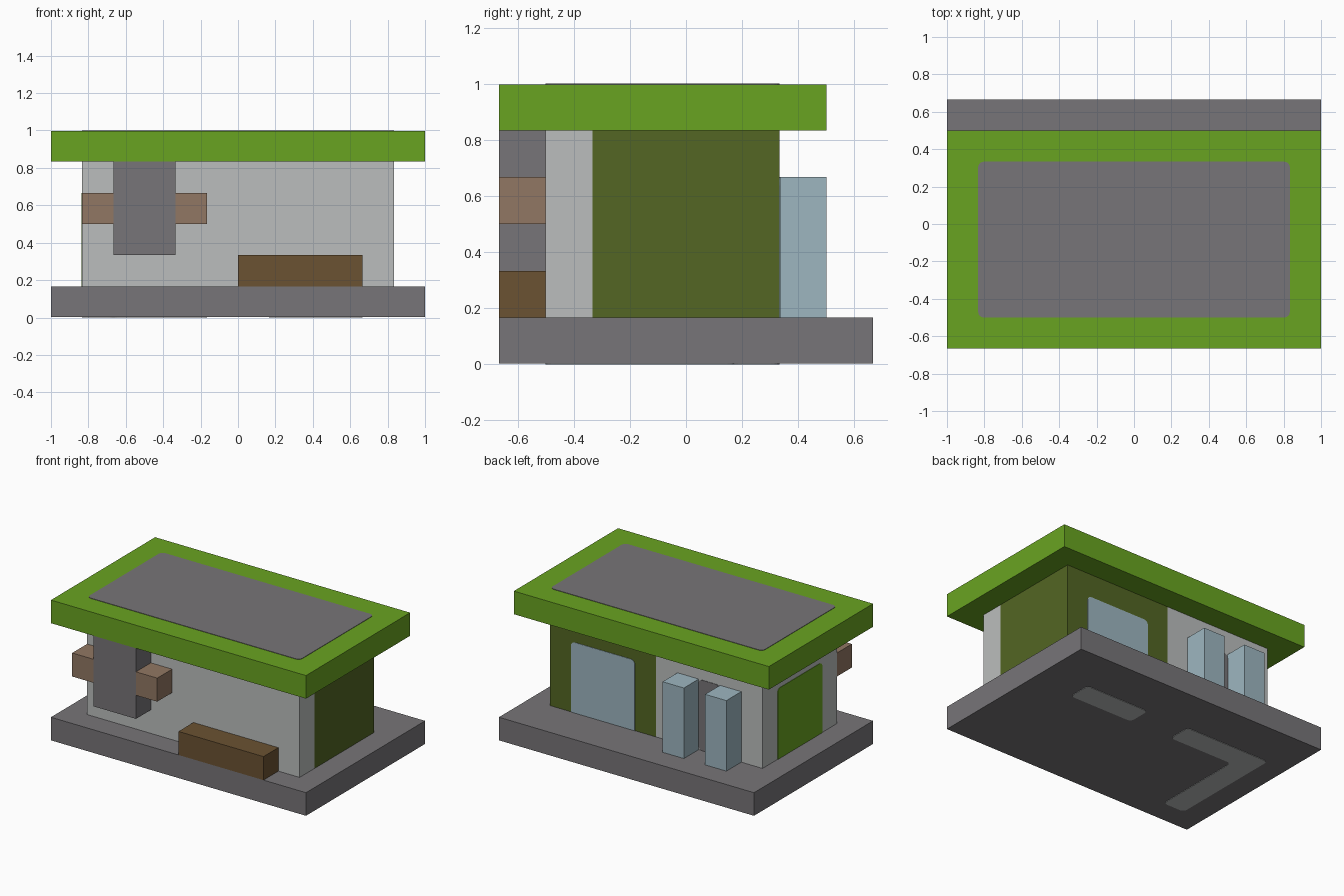
import bpy
import bmesh
from mathutils import Vector

U = 1 / 6        # grid module of the whole building
SKIN = 0.003     # thickness of painted plates

cube = bpy.data.objects.get("Cube")
if cube:
    bpy.data.objects.remove(cube, do_unlink=True)


def linear(c):
    c /= 255
    return c / 12.92 if c <= 0.04045 else ((c + 0.055) / 1.055) ** 2.4


def material(name, *rgb):
    mat = bpy.data.materials.new(name)
    mat.use_nodes = True
    color = (*[linear(c) for c in rgb], 1)
    mat.diffuse_color = color
    shader = next(n for n in mat.node_tree.nodes if n.type == "BSDF_PRINCIPLED")
    shader.inputs["Base Color"].default_value = color
    return mat


green = material("leaf green", 105, 164, 33)
grey = material("stone grey", 119, 117, 120)
pale = material("pale wall", 187, 190, 189)
olive = material("olive wall", 83, 102, 35)
tan = material("light wood", 145, 119, 99)
brown = material("dark wood", 107, 82, 50)
blue = material("glass blue", 157, 182, 192)


def prism(name, mat, points, direction, radius=0, square_below=None):
    """Extrude a flat outline, optionally rounding its corners first."""
    bm = bmesh.new()
    verts = [bm.verts.new(Vector(p) * U) for p in points]
    bm.faces.new(verts)
    if radius:
        corners = [v for v in verts
                   if square_below is None or v.co.z > square_below * U]
        bmesh.ops.bevel(bm, geom=corners, offset=radius, segments=4,
                        profile=0.5, affect="VERTICES")
    result = bmesh.ops.extrude_face_region(bm, geom=bm.faces[:])
    moved = [g for g in result["geom"] if isinstance(g, bmesh.types.BMVert)]
    bmesh.ops.translate(bm, verts=moved, vec=Vector(direction))
    bmesh.ops.recalc_face_normals(bm, faces=bm.faces[:])
    mesh = bpy.data.meshes.new(name)
    bm.to_mesh(mesh)
    bm.free()
    mesh.materials.append(mat)
    obj = bpy.data.objects.new(name, mesh)
    bpy.context.collection.objects.link(obj)
    return obj


def rect(x, y, z):
    """Rectangle from ranges; the axis given as a single number is flat."""
    if not isinstance(x, tuple):
        return [(x, y[i], z[j]) for i, j in ((0, 0), (1, 0), (1, 1), (0, 1))]
    if not isinstance(y, tuple):
        return [(x[i], y, z[j]) for i, j in ((0, 0), (1, 0), (1, 1), (0, 1))]
    return [(x[i], y[j], z) for i, j in ((0, 0), (1, 0), (1, 1), (0, 1))]


def box(name, mat, x, y, z):
    return prism(name, mat, rect(x, y, z[0]), (0, 0, (z[1] - z[0]) * U))


# Base slab and roof slab, leaving room for the plates inside the height
skin = SKIN / U
box("base_slab", grey, (-6, 6), (-4, 4), (skin, 1))
box("roof_slab", green, (-6, 6), (-4, 3), (5, 6 - skin))

# L-shaped pale walls with the olive room filling the corner
outline = [(-5, -3), (5, -3), (5, -2), (0, -2), (0, 2), (-5, 2)]
prism("pale_walls", pale, [(x, y, 1) for x, y in outline], (0, 0, 4 * U))
box("olive_room", olive, (0, 5), (-2, 2), (1, 5))

# Hanging front column with side arms, and the bench
box("front_column", grey, (-4, -2), (-4, -3), (2, 5))
for side, x in (("right", -5), ("left", -2)):
    box(f"column_arm_{side}", tan, (x, x + 1), (-4, -3), (3, 4))
box("bench", brown, (0, 4), (-4, -3), (1, 2))

# Pair of pillars at the back
for side, x in (("right", -4), ("left", -2)):
    box(f"back_pillar_{side}", blue, (x, x + 1), (2, 3), (1, 4))

# Painted panels
R = 0.03
prism("roof_panel", grey, rect((-5, 5), (-3, 2), 6 - skin), (0, 0, SKIN), R)
prism("back_window", blue, rect((1, 4), 2, (1, 4)), (0, SKIN, 0), R, 1.5)
prism("back_door", grey, rect((-3, -2), 2, (1, 4)), (0, SKIN, 0), R)
prism("side_door", green, rect(-5, (-2, 1), (1, 4)), (-SKIN, 0, 0), R, 1.5)

# Pale patches on the underside
prism("underside_patch", pale, rect((1, 4), (1, 2), skin), (0, 0, -SKIN), R)
corner = [(-5, -3), (-4, -3), (-4, 1), (-1, 1), (-1, 2), (-5, 2)]
prism("underside_corner", pale, [(x, y, skin) for x, y in corner],
      (0, 0, -SKIN), R)
